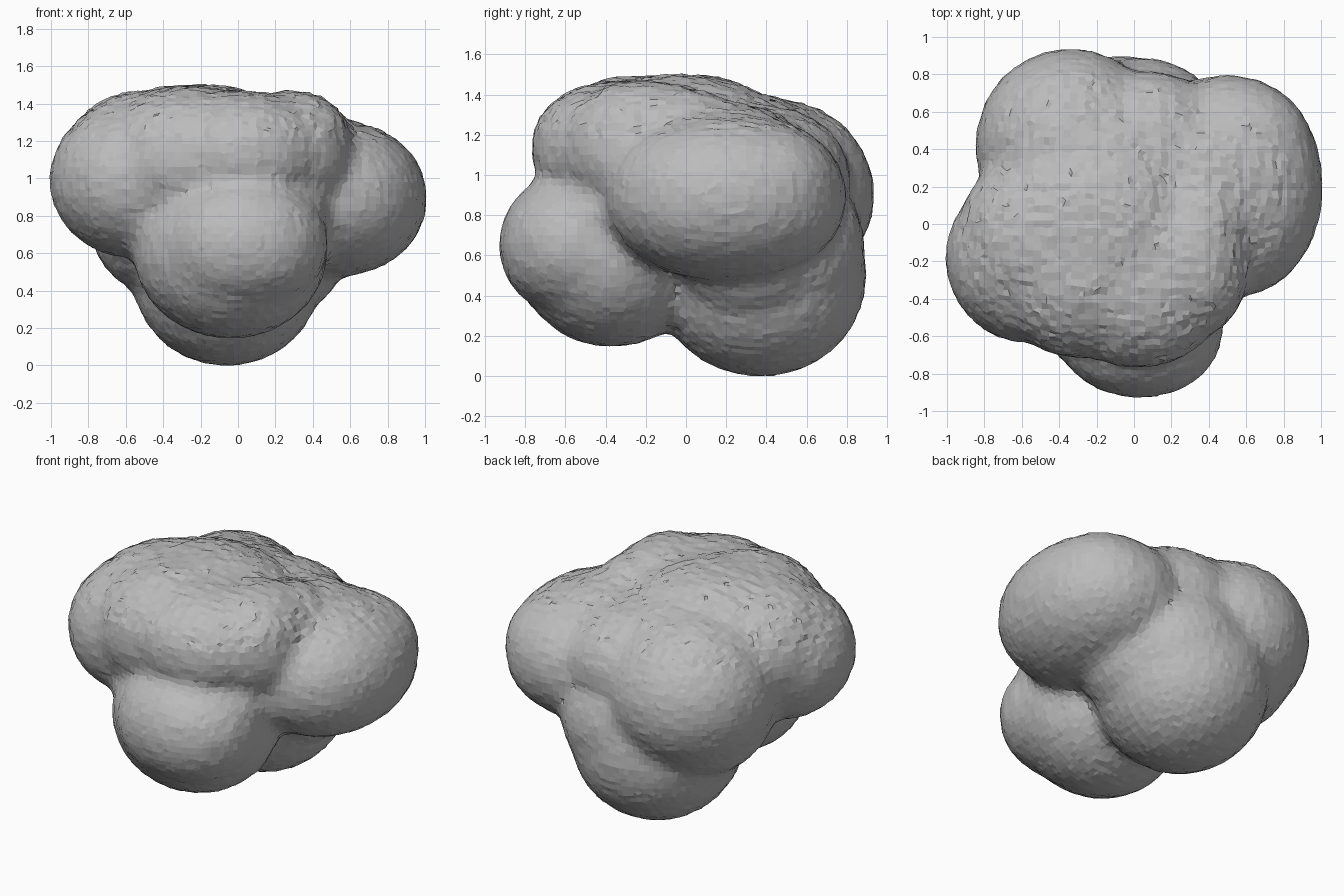
import bpy
import bmesh
import math
import random
from mathutils import Vector

random.seed(4)
cube = bpy.data.objects.get("Cube")
if cube:
    bpy.data.objects.remove(cube, do_unlink=True)

grey = bpy.data.materials.new("stone grey")
grey.use_nodes = True
grey.diffuse_color = (0.5, 0.5, 0.5, 1)
grey.node_tree.nodes["Principled BSDF"].inputs["Base Color"].default_value = (0.5, 0.5, 0.5, 1)

# Each lobe: centre, radii, power (1 is round, less is boxier)
lobes = [
    ((-0.04, -0.37, 0.61), (0.52, 0.48, 0.47), 1),        # front lobe
    ((0.03, -0.54, 0.65), (0.45, 0.39, 0.36), 0.95),      # front lobe tip
    ((0.02, -0.39, 0.80), (0.47, 0.38, 0.29), 1),         # front lobe, upper part
    ((0.50, 0.20, 0.89), (0.51, 0.60, 0.42), 0.95),       # side lobe
    ((0.56, 0.35, 0.93), (0.41, 0.42, 0.34), 0.95),       # side lobe, rear corner
    ((0.36, 0.18, 1.02), (0.46, 0.48, 0.34), 1),          # slope from crown to side lobe
    ((-0.06, 0.37, 0.51), (0.51, 0.53, 0.515), 0.97),     # rear lower lobe
    ((0.25, 0.32, 0.60), (0.32, 0.38, 0.33), 1),          # web under side lobe
    ((0.04, 0.46, 0.64), (0.46, 0.43, 0.42), 1),          # rear lower lobe, upper part
    ((-0.34, 0.42, 0.90), (0.51, 0.52, 0.48), 1),         # rear upper lobe
    ((-0.38, 0.36, 0.75), (0.41, 0.48, 0.39), 1),         # rear upper lobe, underside
    ((-0.56, -0.18, 0.99), (0.45, 0.46, 0.42), 1),        # opposite side lobe
    ((-0.48, -0.08, 1.07), (0.46, 0.48, 0.40), 0.95),     # its shoulder
    ((-0.27, -0.26, 1.10), (0.47, 0.46, 0.39), 0.95),     # front brow
    ((0.02, -0.35, 1.13), (0.46, 0.42, 0.335), 0.95),
    ((0.28, -0.21, 1.14), (0.33, 0.40, 0.33), 0.88),
    ((0.36, 0.00, 1.12), (0.28, 0.34, 0.31), 1),
    ((-0.22, -0.04, 1.08), (0.58, 0.57, 0.42), 0.87),     # crown
    ((-0.20, 0.28, 1.01), (0.52, 0.50, 0.40), 1),         # crown, rear slope
    ((0.07, 0.36, 0.98), (0.46, 0.46, 0.37), 1),
]
bm = bmesh.new()
for centre, radii, power in lobes:
    for v in bmesh.ops.create_icosphere(bm, subdivisions=4, radius=1)["verts"]:
        v.co = Vector([c + r * math.copysign(abs(u) ** power, u)
                       for c, r, u in zip(centre, radii, v.co)])
mesh = bpy.data.meshes.new("boulder")
bm.to_mesh(mesh)
bm.free()
boulder = bpy.data.objects.new("boulder", mesh)
bpy.context.collection.objects.link(boulder)

# Fuse the lobes into one skin and soften the creases
fuse = boulder.modifiers.new("fuse", "REMESH")
fuse.mode = "VOXEL"
fuse.voxel_size = 0.04
soften = boulder.modifiers.new("soften", "SMOOTH")
soften.factor = 0.5
soften.iterations = 8
bpy.context.view_layer.update()
graph = bpy.context.evaluated_depsgraph_get()
skin = bpy.data.meshes.new_from_object(boulder.evaluated_get(graph))
boulder.modifiers.clear()
boulder.data = skin

# Roughen the crown more than the lobes
for v in skin.vertices:
    amount = 0.007 if v.co.z > 1.2 else 0.003
    v.co += Vector([random.uniform(-amount, amount) for _ in range(3)])

# Rest on the ground
ground = min(v.co.z for v in skin.vertices)
for v in skin.vertices:
    v.co.z -= ground

skin.materials.clear()
skin.materials.append(grey)
for face in skin.polygons:
    face.use_smooth = False
    face.material_index = 0
